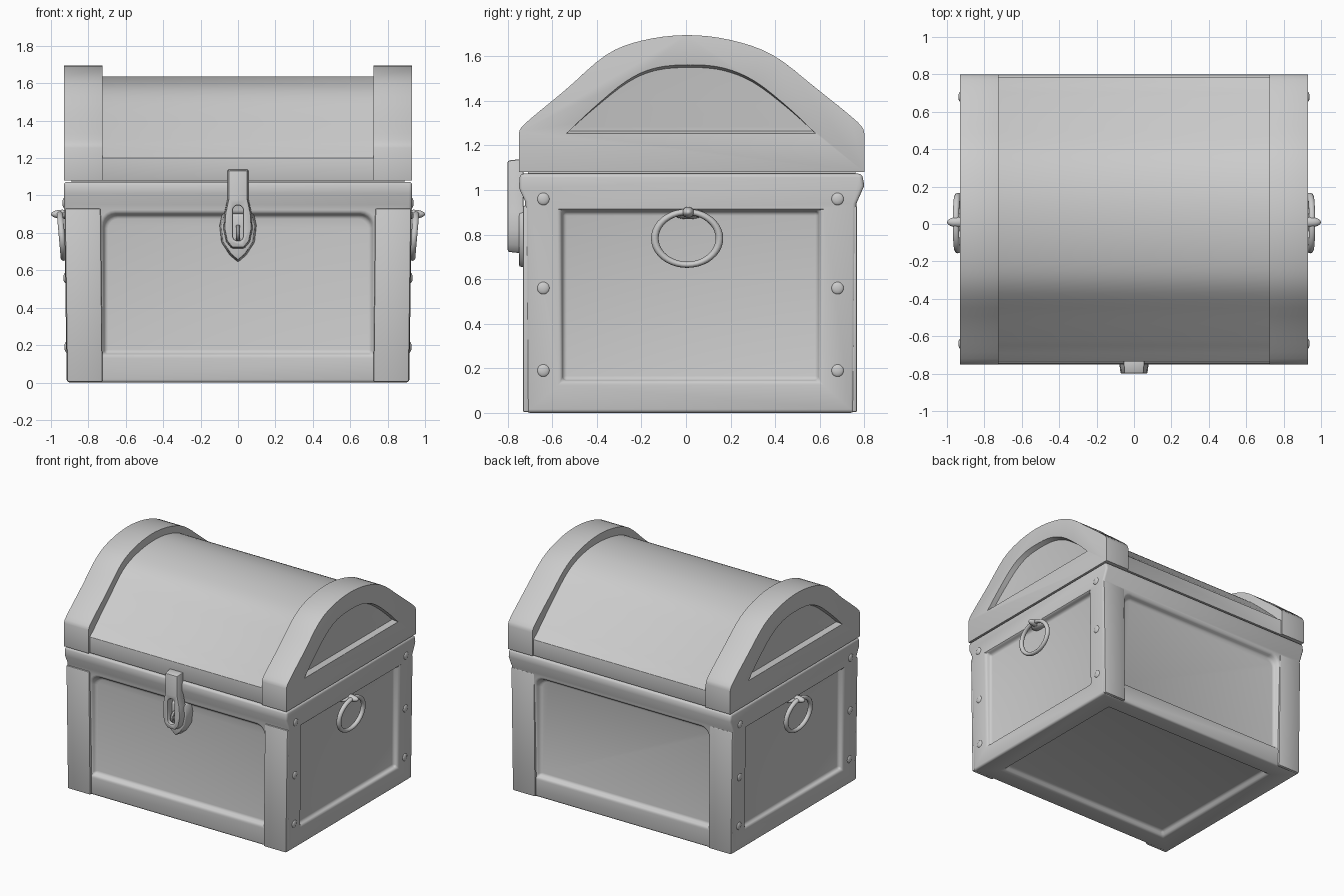
import bpy, bmesh, math
from mathutils import Vector

if "Cube" in bpy.data.objects:
    bpy.data.objects.remove(bpy.data.objects["Cube"])


def prism(name, pts, axis, a, b, shrink=0.0):
    """Extrude a 2D outline along an axis from a to b; end b is pulled inward by shrink."""
    place = {'x': lambda u, v, d: (d, u, v),
             'y': lambda u, v, d: (u, d, v),
             'z': lambda u, v, d: (u, v, d)}[axis]
    us, vs = [p[0] for p in pts], [p[1] for p in pts]
    cu, cv = (min(us) + max(us)) / 2, (min(vs) + max(vs)) / 2
    su = 1 - 2 * shrink / (max(us) - min(us))
    sv = 1 - 2 * shrink / (max(vs) - min(vs))
    bm = bmesh.new()
    A = [bm.verts.new(place(u, v, a)) for u, v in pts]
    B = [bm.verts.new(place(cu + (u - cu) * su, cv + (v - cv) * sv, b)) for u, v in pts]
    bm.faces.new(A)
    bm.faces.new(B)
    n = len(pts)
    for i in range(n):
        j = (i + 1) % n
        bm.faces.new((A[i], A[j], B[j], B[i]))
    bmesh.ops.recalc_face_normals(bm, faces=bm.faces)
    me = bpy.data.meshes.new(name)
    bm.to_mesh(me)
    bm.free()
    ob = bpy.data.objects.new(name, me)
    bpy.context.collection.objects.link(ob)
    return ob


def activate(ob):
    bpy.ops.object.select_all(action='DESELECT')
    ob.select_set(True)
    bpy.context.view_layer.objects.active = ob


def boolean(ob, tool, op='DIFFERENCE'):
    m = ob.modifiers.new("cut", 'BOOLEAN')
    m.operation, m.object, m.solver = op, tool, 'EXACT'
    activate(ob)
    bpy.ops.object.modifier_apply(modifier=m.name)
    bpy.data.objects.remove(tool)


def finish(ob, width, segs=3):
    activate(ob)
    if width:
        m = ob.modifiers.new("soft_edges", 'BEVEL')
        m.width, m.segments, m.limit_method = width, segs, 'ANGLE'
        m.angle_limit = math.radians(38)
        bpy.ops.object.modifier_apply(modifier=m.name)
    bpy.ops.object.shade_smooth_by_angle(angle=math.radians(40))


def spline(pts, steps=4):
    """Smooth curve through the points."""
    P = [Vector(p) for p in [pts[0]] + pts + [pts[-1]]]
    out = []
    for p0, p1, p2, p3 in zip(P, P[1:], P[2:], P[3:]):
        for k in range(steps):
            t = k / steps
            out.append(tuple(0.5 * (2 * p1 + (p2 - p0) * t + (2 * p0 - 5 * p1 + 4 * p2 - p3) * t * t
                                    + (3 * p1 - p0 - 3 * p2 + p3) * t ** 3)))
    return out + [pts[-1]]


def rect(u0, u1, v0, v1):
    return [(u0, v0), (u1, v0), (u1, v1), (u0, v1)]


def taper(ob):
    for v in ob.data.vertices:
        v.co.x *= 0.985 + 0.015 * v.co.z


# Chest body: side profile with a flared top rim, extruded across the width
body = prism("chest_body", [(-.715, 0), (-.722, .95), (-.75, 1.01), (-.745, 1.073), (.79, 1.073),
                            (.80, 1.02), (.765, .94), (.755, 0)], 'x', -.93, .93)
taper(body)

# Recessed panels: front and back with rounded top corners, two sides, bottom
r = .07
arch = [(-.73, .14), (.73, .14)]
for cx, start in ((.73 - r, 0), (r - .73, 90)):
    arch += [(cx + r * math.cos(math.radians(start + 18 * k)),
              .91 - r + r * math.sin(math.radians(start + 18 * k))) for k in range(6)]
boolean(body, prism("cut", arch, 'y', -.73, -.68, .02))
boolean(body, prism("cut", arch, 'y', .775, .72, .02))
for s in (-1, 1):
    boolean(body, prism("cut", rect(-.565, .605, .135, .915), 'x', s * .94, s * .885, .015))
boolean(body, prism("cut", rect(-.76, .76, -.58, .62), 'z', -.01, .04, .03))
finish(body, .016)

# Corner strips, slightly proud of front and back
for side, y0, y1 in (("front", -.732, -.70), ("back", .768, .74)):
    for s, label in ((-1, "left"), (1, "right")):
        strip = prism(f"{side}_{label}_corner_strip", rect(s * .735, s * .927, .003, .93), 'y', y0, y1)
        taper(strip)
        finish(strip, .009, 2)

# Hidden core closing the seam between body and lid
prism("seam_core", rect(-.89, .89, -.71, .76), 'z', 1.05, 1.10)

# Lid: lower middle barrel joined to two raised end bands
barrel = spline([(-.65, 1.275), (-.49, 1.42), (-.33, 1.557), (-.17, 1.615), (.02, 1.637),
                 (.2, 1.62), (.37, 1.557), (.54, 1.42), (.70, 1.275)])
lid = prism("lid", [(-.735, 1.08), (-.735, 1.2), (-.69, 1.235)] + barrel
            + [(.74, 1.235), (.787, 1.2), (.787, 1.08)], 'x', -.76, .76)
outer = spline([(-.75, 1.255), (-.72, 1.3), (-.54, 1.45), (-.36, 1.605), (-.2, 1.67), (0, 1.695),
                (.2, 1.673), (.39, 1.605), (.58, 1.46), (.77, 1.305), (.80, 1.255)])
inner = spline([(-.54, 1.25), (-.42, 1.365), (-.27, 1.49), (-.14, 1.55), (.02, 1.565),
                (.17, 1.55), (.31, 1.49), (.46, 1.37), (.585, 1.25)])
for s in (-1, 1):
    band = prism("band", [(-.75, 1.08)] + outer + [(.80, 1.08)], 'x', s * .725, s * .93)
    boolean(band, prism("cut", inner, 'x', s * .94, s * .89, .015))
    boolean(lid, band, 'UNION')
finish(lid, .016)

# Latch: shield plate on the body, slotted hasp from the lid, staple
shield = prism("latch_shield", [(-.085, .91), (.085, .91), (.1, .84), (.09, .75), (.045, .68), (0, .642),
                                (-.045, .68), (-.09, .75), (-.1, .84)], 'y', -.67, -.75, .012)
finish(shield, .008, 2)
half = [(.057, 1.14), (.057, .98), (.075, .9), (.08, .82), (.065, .75), (.035, .715)]
hasp = prism("latch_hasp", half + [(-u, v) for u, v in reversed(half)], 'y', -.73, -.80, .008)
slot = [(.028 * math.cos(t), (.92 if math.sin(t) >= 0 else .785) + .028 * math.sin(t))
        for t in [math.pi * (k + .5) / 6 for k in range(12)]]
boolean(hasp, prism("cut", slot, 'y', -.70, -.83))
finish(hasp, .008, 2)
bpy.ops.mesh.primitive_torus_add(major_radius=.032, minor_radius=.012, major_segments=20, minor_segments=8,
                                 location=(0, -.757, .80), rotation=(0, math.pi / 2, 0))
bpy.context.object.name = "latch_staple"
finish(bpy.context.object, 0)


def ball(name, loc, size):
    bpy.ops.mesh.primitive_uv_sphere_add(segments=16, ring_count=10, location=loc)
    ob = bpy.context.object
    ob.name, ob.scale = name, size
    finish(ob, 0)


# Ring handles hanging from a stud on each side, and low corner rivets
for s, label in ((-1, "left"), (1, "right")):
    bpy.ops.mesh.primitive_torus_add(major_radius=.145, minor_radius=.017, major_segments=40, minor_segments=10,
                                     location=(s * .942, .005, .783),
                                     rotation=(0, math.pi / 2 + s * math.radians(5), 0))
    ring = bpy.context.object
    ring.name, ring.scale = f"{label}_handle_ring", (.82, 1, 1)
    finish(ring, 0)
    ball(f"{label}_handle_stud", (s * .94, .01, .90), (.06, .028, .024))
    ball(f"{label}_stud_base", (s * .90, .01, .895), (.045, .07, .026))
    for y in (-.64, .68):
        for z in (.19, .56, .96):
            ball(f"{label}_rivet", (s * (.914 + .014 * z), y, z), (.012, .028, .028))
